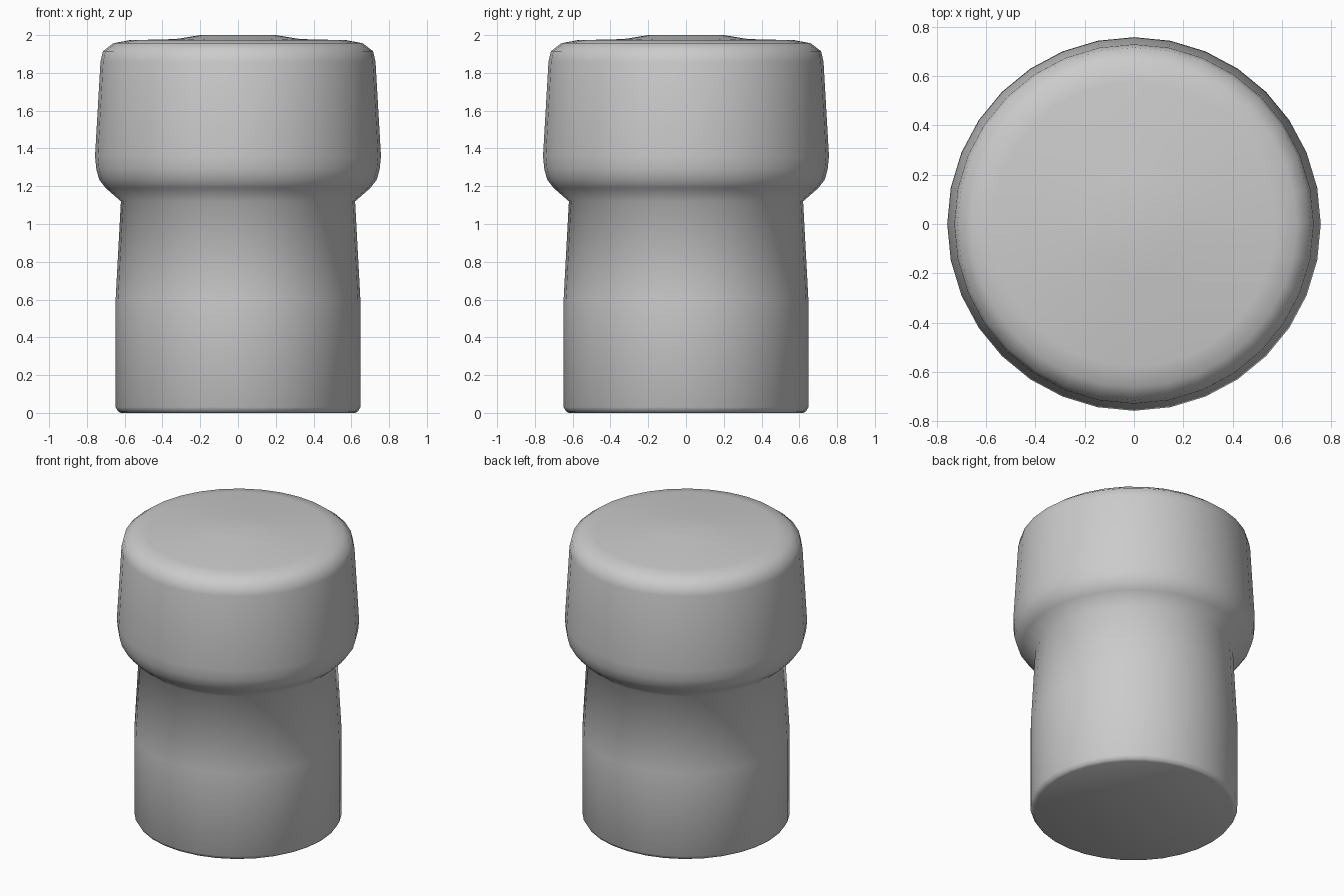
import bpy, bmesh, math

if "Cube" in bpy.data.objects:
    bpy.data.objects.remove(bpy.data.objects["Cube"])

SEGMENTS = 32

# Cork silhouette as (radius, height), bottom to top
profile = [
    (0.62, 0.0), (0.635, 0.008), (0.648, 0.03),                # foot edge
    (0.648, 0.6), (0.62, 1.12),                                # shank
    (0.70, 1.19), (0.735, 1.235), (0.75, 1.29), (0.757, 1.36), # flare under cap
    (0.728, 1.86), (0.715, 1.915), (0.66, 1.957),              # cap and shoulder
    (0.575, 1.973), (0.33, 1.979), (0.20, 2.0),                # slightly raised top
]

bm = bmesh.new()
rings = []
for r, z in profile:
    rings.append([bm.verts.new((r * math.cos(2 * math.pi * i / SEGMENTS),
                                r * math.sin(2 * math.pi * i / SEGMENTS), z))
                  for i in range(SEGMENTS)])

# Side walls
for low, high in zip(rings, rings[1:]):
    for i in range(SEGMENTS):
        j = (i + 1) % SEGMENTS
        bm.faces.new((low[i], low[j], high[j], high[i]))

# End caps
bm.faces.new(rings[0][::-1])
bm.faces.new(rings[-1])
bmesh.ops.recalc_face_normals(bm, faces=bm.faces)

mesh = bpy.data.meshes.new("cork_stopper")
bm.to_mesh(mesh)
bm.free()
cork = bpy.data.objects.new("cork_stopper", mesh)
bpy.context.collection.objects.link(cork)
bpy.context.view_layer.objects.active = cork
cork.select_set(True)
bpy.ops.object.shade_smooth_by_angle(angle=math.radians(60))
